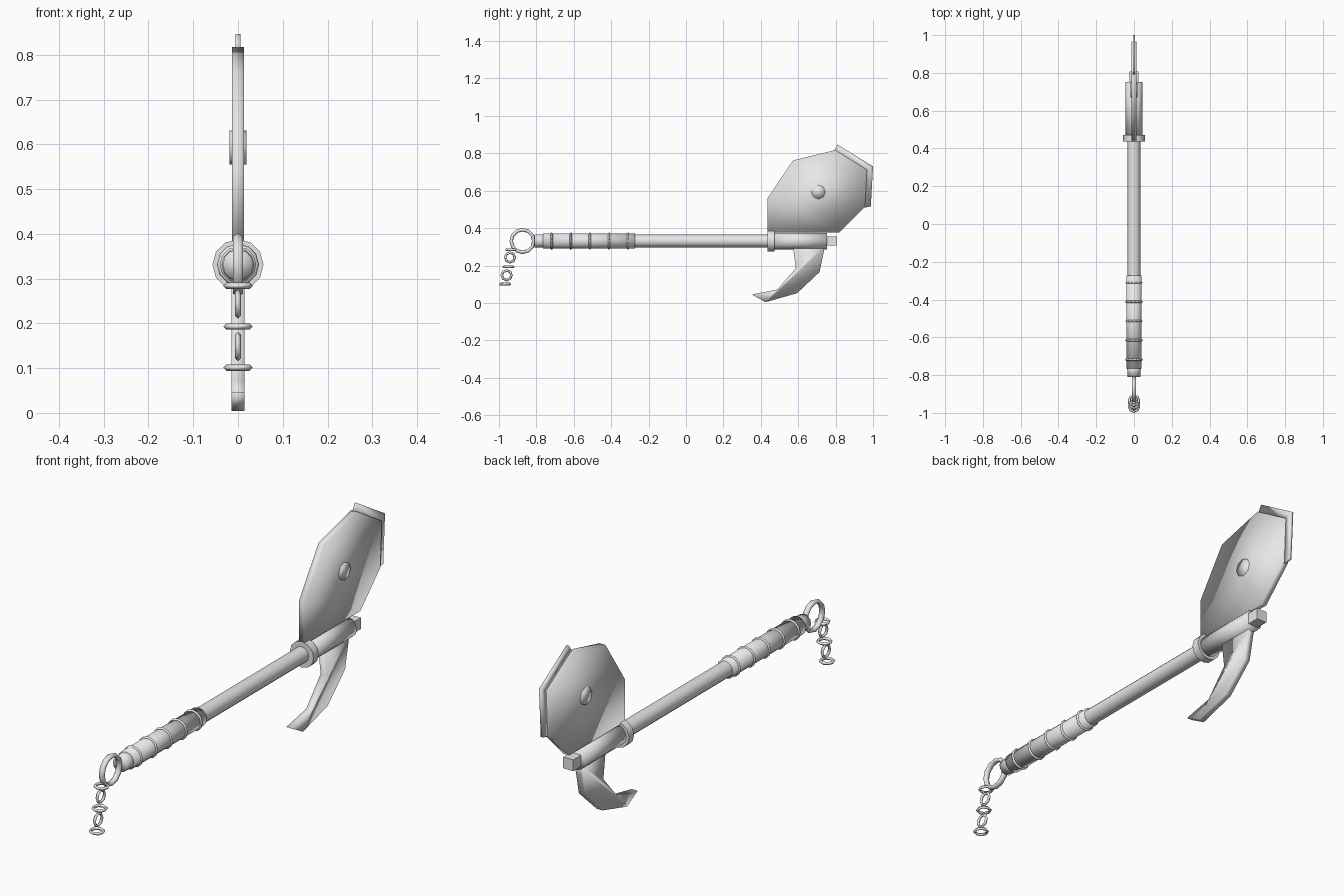
import bpy, bmesh
from math import radians, pi
from mathutils import Matrix

if "Cube" in bpy.data.objects:
    bpy.data.objects.remove(bpy.data.objects["Cube"], do_unlink=True)

AXIS_Z = 0.331  # height of the shaft axis

steel = bpy.data.materials.new("light_grey")
steel.use_nodes = True
steel.diffuse_color = (0.8, 0.8, 0.8, 1)
steel.node_tree.nodes["Principled BSDF"].inputs["Base Color"].default_value = (0.8, 0.8, 0.8, 1)


def finish(name, bm, angle=180):
    """Turn a bmesh into a shaded object; edges sharper than angle stay hard."""
    bmesh.ops.recalc_face_normals(bm, faces=bm.faces)
    mesh = bpy.data.meshes.new(name)
    bm.to_mesh(mesh)
    bm.free()
    mesh.materials.append(steel)
    obj = bpy.data.objects.new(name, mesh)
    bpy.context.collection.objects.link(obj)
    bpy.ops.object.select_all(action="DESELECT")
    obj.select_set(True)
    bpy.context.view_layer.objects.active = obj
    if angle >= 180:
        bpy.ops.object.shade_smooth()
    else:
        bpy.ops.object.shade_smooth_by_angle(angle=radians(angle))
    return obj


def rod(name, y0, y1, r0, r1=None, sides=12, angle=180):
    """Cylinder or cone lying along the shaft from y0 to y1."""
    bm = bmesh.new()
    place = Matrix.Translation((0, (y0 + y1) / 2, AXIS_Z)) @ Matrix.Rotation(-pi / 2, 4, "X")
    bmesh.ops.create_cone(bm, cap_ends=True, segments=sides, radius1=r0,
                          radius2=r0 if r1 is None else r1, depth=y1 - y0, matrix=place)
    return finish(name, bm, angle)


def plate(name, outline, half):
    """Side profile (y, z) given thickness across x."""
    bm = bmesh.new()
    face = bm.faces.new([bm.verts.new((-half, y, z)) for y, z in outline])
    new = bmesh.ops.extrude_face_region(bm, geom=[face])["geom"]
    bmesh.ops.translate(bm, vec=(2 * half, 0, 0),
                        verts=[v for v in new if isinstance(v, bmesh.types.BMVert)])
    return finish(name, bm)


def ring(name, y, z, major, minor, axis="Z", sides=8, section=4, stretch=1.0):
    """Torus around the given axis, its section stretched along that axis."""
    bpy.ops.mesh.primitive_torus_add(major_radius=major, minor_radius=minor,
                                     major_segments=sides, minor_segments=section)
    obj = bpy.context.object
    obj.name = obj.data.name = name
    turn = {"X": Matrix.Rotation(pi / 2, 4, "Y"),
            "Y": Matrix.Rotation(pi / 2, 4, "X"), "Z": Matrix()}[axis]
    obj.data.transform(Matrix.Translation((0, y, z)) @ turn @ Matrix.Diagonal((1, 1, stretch, 1)))
    obj.data.materials.append(steel)
    bpy.ops.object.shade_smooth()
    return obj


# Shaft, grip and pommel
rod("shaft", -0.30, 0.47, 0.034, angle=40)
rod("grip", -0.765, -0.272, 0.041)
rod("pommel", -0.81, -0.74, 0.034, 0.037)
for i in range(5):
    ring(f"grip_band_{i + 1}", -0.31 - 0.102 * i, AXIS_Z, 0.041, 0.006, "Y", 12)

# Head socket with collar and end block
rod("collar", 0.437, 0.472, 0.057, angle=40)
rod("socket", 0.46, 0.753, 0.044)
bm = bmesh.new()
bmesh.ops.create_cube(bm, size=1, matrix=Matrix.Translation((0, 0.765, AXIS_Z))
                      @ Matrix.Diagonal((0.048, 0.085, 0.049, 1)))
finish("end_block", bm, 30)

# Axe blade, its cutting strip and the rear hook
plate("blade", [(0.437, 0.377), (0.437, 0.56), (0.572, 0.762), (0.797, 0.817),
                (0.967, 0.712), (0.957, 0.514), (0.82, 0.377)], 0.0135)
plate("cutting_strip", [(0.79, 0.812), (0.81, 0.847), (1.0, 0.73), (0.988, 0.516),
                        (0.95, 0.509), (0.96, 0.708)], 0.0058)
plate("hook", [(0.572, 0.30), (0.742, 0.30), (0.735, 0.265), (0.714, 0.165),
               (0.594, 0.052), (0.425, 0.004), (0.352, 0.045), (0.488, 0.072),
               (0.587, 0.185)], 0.0145)

# Round boss through the blade
bm = bmesh.new()
bmesh.ops.create_cone(bm, cap_ends=True, segments=8, radius1=0.038, radius2=0.038, depth=0.037,
                      matrix=Matrix.Translation((0, 0.708, 0.593)) @ Matrix.Rotation(pi / 2, 4, "Y"))
finish("boss", bm)

# Pommel ring and hanging chain
ring("pommel_ring", -0.874, AXIS_Z, 0.0605, 0.0095, "X", 12, 6, 1.35)
links = [(-0.935, 0.284, "Z"), (-0.941, 0.243, "X"), (-0.949, 0.193, "Z"),
         (-0.959, 0.148, "X"), (-0.967, 0.101, "Z")]
for i, (y, z, axis) in enumerate(links):
    ring(f"chain_link_{i + 1}", y, z, 0.026, 0.007, axis)
